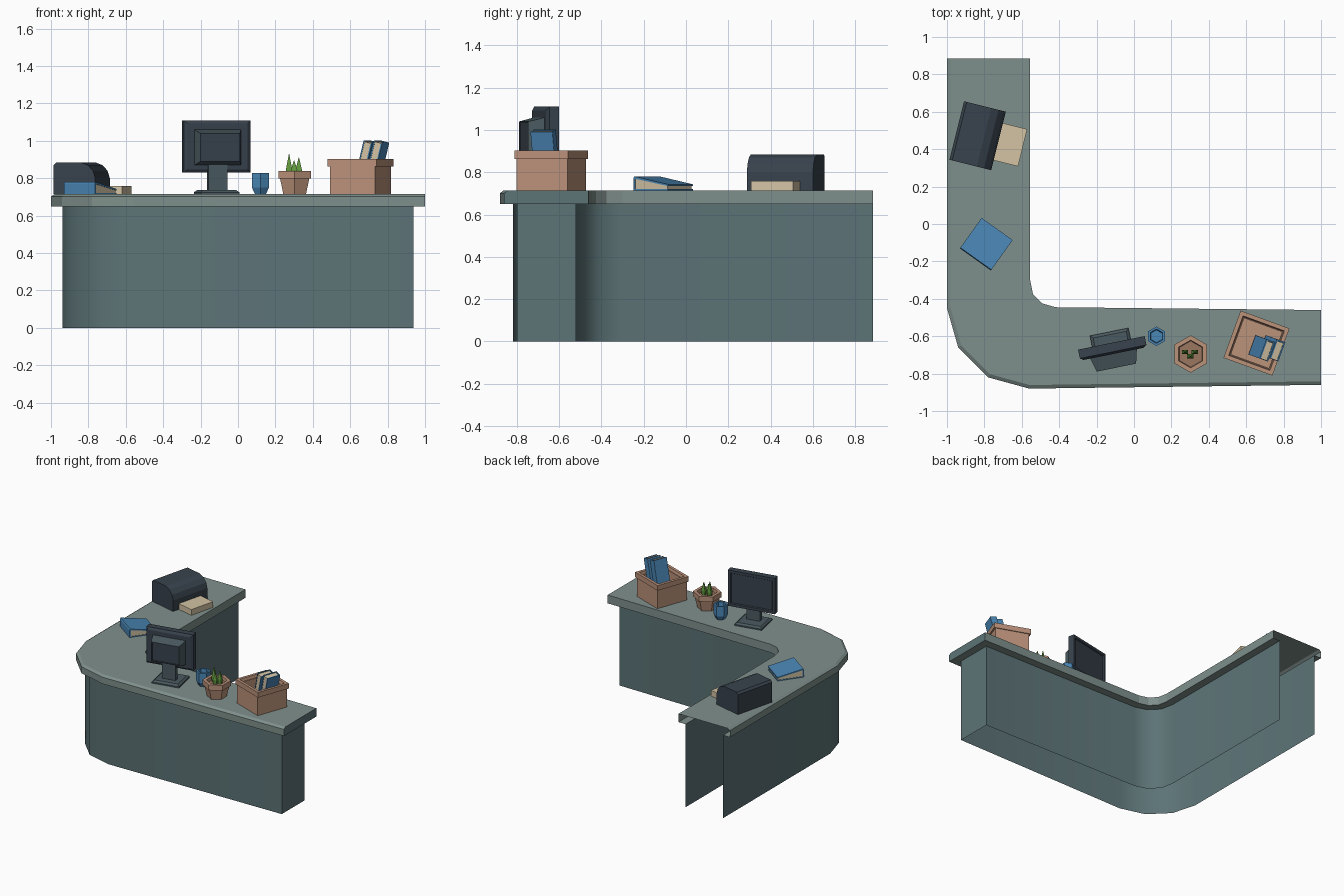
import bpy, bmesh, math
from mathutils import Vector, Matrix

if "Cube" in bpy.data.objects:
    bpy.data.objects.remove(bpy.data.objects["Cube"])


def mat(name, hexcol):
    c = [int(hexcol[i:i + 2], 16) / 255 for i in (0, 2, 4)]
    m = bpy.data.materials.new(name)
    m.diffuse_color = [((v + 0.055) / 1.055) ** 2.4 if v > 0.04 else v / 12.92 for v in c] + [1]
    m.use_nodes = True
    m.node_tree.nodes["Principled BSDF"].inputs["Base Color"].default_value = m.diffuse_color
    return m


TOP = mat("counter_grey", "7f908c")
WALL = mat("panel_grey", "5c7376")
DARK = mat("dark_plastic", "38424d")
STAND = mat("stand_grey", "4a5a60")
BLUE = mat("blue", "4a86b5")
TAN = mat("tan", "bb927a")
CREAM = mat("cream", "d3c3a4")
GREEN = mat("leaf_green", "629a3e")
SOIL = mat("soil_brown", "9a7660")
Z = 0.715  # counter height


def make(name, verts, faces, mats, loc=(0, 0, 0), rot=(0, 0, 0), recalc=True):
    me = bpy.data.meshes.new(name)
    me.from_pydata([tuple(v) for v in verts], [], faces)
    if recalc:
        bm = bmesh.new()
        bm.from_mesh(me)
        bmesh.ops.recalc_face_normals(bm, faces=bm.faces)
        bm.to_mesh(me)
        bm.free()
    for m in (mats if isinstance(mats, list) else [mats]):
        me.materials.append(m)
    ob = bpy.data.objects.new(name, me)
    ob.location = loc
    ob.rotation_euler = [math.radians(a) for a in rot]
    bpy.context.collection.objects.link(ob)
    return ob


def bridge(n, k, closed=True):
    """Quads between k stacked rings of n points."""
    return [(r * n + i, r * n + (i + 1) % n, (r + 1) * n + (i + 1) % n, (r + 1) * n + i)
            for r in range(k - 1) for i in range(n if closed else n - 1)]


def loft(name, rings, mats, loc=(0, 0, 0), rot=(0, 0, 0)):
    n, k = len(rings[0]), len(rings)
    faces = bridge(n, k) + [tuple(range(n))[::-1], tuple(range((k - 1) * n, k * n))]
    return make(name, [p for r in rings for p in r], faces, mats, loc, rot)


def rect(w, d, z, cx=0, cy=0):
    return [(cx + sx * w / 2, cy + sy * d / 2, z) for sx, sy in ((-1, -1), (1, -1), (1, 1), (-1, 1))]


def hexa(r, z):
    return [(r * math.cos(math.radians(30 + 60 * i)), r * math.sin(math.radians(30 + 60 * i)), z) for i in range(6)]


def box(name, size, m, loc, rot=(0, 0, 0)):
    w, d, h = size
    return loft(name, [rect(w, d, -h / 2), rect(w, d, h / 2)], m, loc, rot)


# L-shaped counter outline
outer = [(-1, .885), (-1, -.45), (-.94, -.66), (-.78, -.82), (-.56, -.88), (1, -.86)]
inner = [(1, -.46), (-.42, -.445), (-.49, -.425), (-.54, -.375), (-.555, -.30), (-.555, .885)]


def offset(path, d):
    """Move an open path to its left by d."""
    p = [Vector(q) for q in path]
    ns = [Vector((-(b - a).y, (b - a).x)).normalized() for a, b in zip(p, p[1:])]
    out = [p[0] + ns[0] * d]
    for i in range(1, len(p) - 1):
        m = (ns[i - 1] + ns[i]).normalized()
        out.append(p[i] + m * (d / m.dot(ns[i])))
    return out + [p[-1] + ns[-1] * d]


def at(path, z):
    return [(q[0], q[1], z) for q in path]


loop = outer + inner
n = len(loop)
sunk = offset(loop, .061)
bevelled = offset(outer, .019) + [Vector(q) for q in inner]

# Panels below: open at the bottom and at the back end
wall = make("counter_panels", at(sunk, 0) + at(sunk, .65), bridge(n, 2, False), WALL, recalc=False)
bpy.context.view_layer.objects.active = wall
wall.select_set(True)
bpy.ops.object.shade_smooth_by_angle(angle=math.radians(35))

# Counter top: overhang, rim, chamfer on the public side, top face
rings = at(sunk, .65) + at(loop, .65) + at(loop, .702) + at(bevelled, Z)
faces = bridge(n, 4, False) + [tuple(range(3 * n, 4 * n))]
slab = make("counter_top", rings, faces, [TOP, WALL], recalc=False)
for p in slab.data.polygons:
    if p.normal.x > .99 and p.center.x > .99:
        p.material_index = 1

# Monitor
A = 11.5
base = Vector((-.115, -.665, 0))


def local(x, y, z, a=A, origin=base):
    return Matrix.Rotation(math.radians(a), 3, 'Z') @ Vector((x, y, z)) + origin


loft("monitor_base", [rect(.21, .19, Z), rect(.21, .19, Z + .01), rect(.18, .16, Z + .022)], STAND,
     local(0, -.005, 0), (0, 0, A))
box("monitor_neck", (.105, .035, .16), STAND, local(0, -.02, .80), (0, 0, A))
# screen housing lofted along depth, with a recessed screen
W, H = .363, .28
screen = loft("monitor_housing",
              [rect(W - .035, H - .035, .03), rect(W, H, .018), rect(W, H, -.03),
               rect(W - .04, H - .04, -.03), rect(W - .05, H - .05, -.022)],
              DARK, local(0, 0, .97), (90, 0, A))
loft("monitor_back", [rect(.255, .19, .028), rect(.215, .15, .105), rect(.2, .135, .105), rect(.2, .135, .1)],
     [STAND, DARK], local(0, 0, .965), (90, 0, A))
for p in bpy.data.objects["monitor_back"].data.polygons:
    if p.center.z > .09:
        p.material_index = 1

# Cup
loft("cup", [hexa(.034, Z), hexa(.052, Z + .035), hexa(.052, Z + .112), hexa(.038, Z + .112), hexa(.034, Z + .04)],
     BLUE, (.12, -.6, 0))

# Potted plant
pot = loft("plant_pot", [hexa(.07, Z), hexa(.09, Z + .083), hexa(.1, Z + .083), hexa(.1, Z + .124),
                         hexa(.074, Z + .124), hexa(.07, Z + .098)], [TAN, SOIL], (.303, -.695, 0))
pot.data.polygons[-1].material_index = 1
for i, (x, y, h) in enumerate([(.273, -.685, .93), (.325, -.685, .912), (.3, -.707, .895)]):
    b = Z + .09
    loft(f"leaf_{i}", [rect(.02, .014, b), rect(.034, .022, b + .04), rect(.002, .002, h)], GREEN, (x, y, 0))

# Storage box with open top
B = -20
loft("storage_box", [rect(.255, .255, Z), rect(.255, .255, .862), rect(.278, .268, .862), rect(.278, .268, .902),
                     rect(.235, .225, .902), rect(.225, .215, .88), rect(.215, .205, .88), rect(.215, .205, .73)],
     TAN, (.655, -.637, 0), (0, 0, B))

# Leaning books inside: two covers, a back spine and pages
for i, x in enumerate((.683, .738)):
    M = Matrix.Translation((x, -.665, .87)) @ Matrix.Rotation(math.radians(B), 4, 'Z') @ \
        Matrix.Rotation(math.radians(14), 4, 'Y')
    parts = [("left_cover", (.007, .11, .26), (-.021, 0, 0), BLUE), ("right_cover", (.007, .11, .26), (.021, 0, 0), BLUE),
             ("spine", (.042, .007, .26), (0, .052, 0), BLUE), ("pages", (.036, .1, .25), (0, -.003, 0), CREAM)]
    for nm, s, o, m in parts:
        box(f"book_{i}_{nm}", s, m, M @ Vector(o), [math.degrees(a) for a in M.to_euler()])


# Wedge-shaped binder: profile (x, z) extruded along y
def extrude(name, prof, depth, m, loc, rot):
    return loft(name, [[(x, s * depth / 2, z) for x, z in prof] for s in (-1, 1)], m, loc, rot)


bl, br = (-.79, -.108, Z), (0, 0, 54.5)
extrude("binder_cover_top", [(-.1, .056), (.1, .02), (.1, .028), (-.095, .066)], .204, BLUE, bl, br)
extrude("binder_cover_bottom", [(-.1, 0), (.1, 0), (.1, .006), (-.1, .006)], .204, BLUE, bl, br)
extrude("binder_spine", [(-.1, 0), (-.09, 0), (-.09, .064), (-.095, .066), (-.1, .056)], .204, BLUE, bl, br)
extrude("binder_pages", [(-.092, .005), (.094, .005), (.094, .022), (-.092, .058)], .196, CREAM, bl, br)

# Printer with rounded front, and its paper stack
prof = [(-.115, 0), (.115, 0), (.115, .085), (.103, .125), (.075, .155), (.035, .17), (-.1, .17), (-.115, .155)]
extrude("printer_body", prof, .322, DARK, (-.836, .472, Z), (0, 0, -14))
box("paper_stack", (.17, .205, .045), CREAM, (-.678, .428, Z + .0225), (0, 0, -14))
